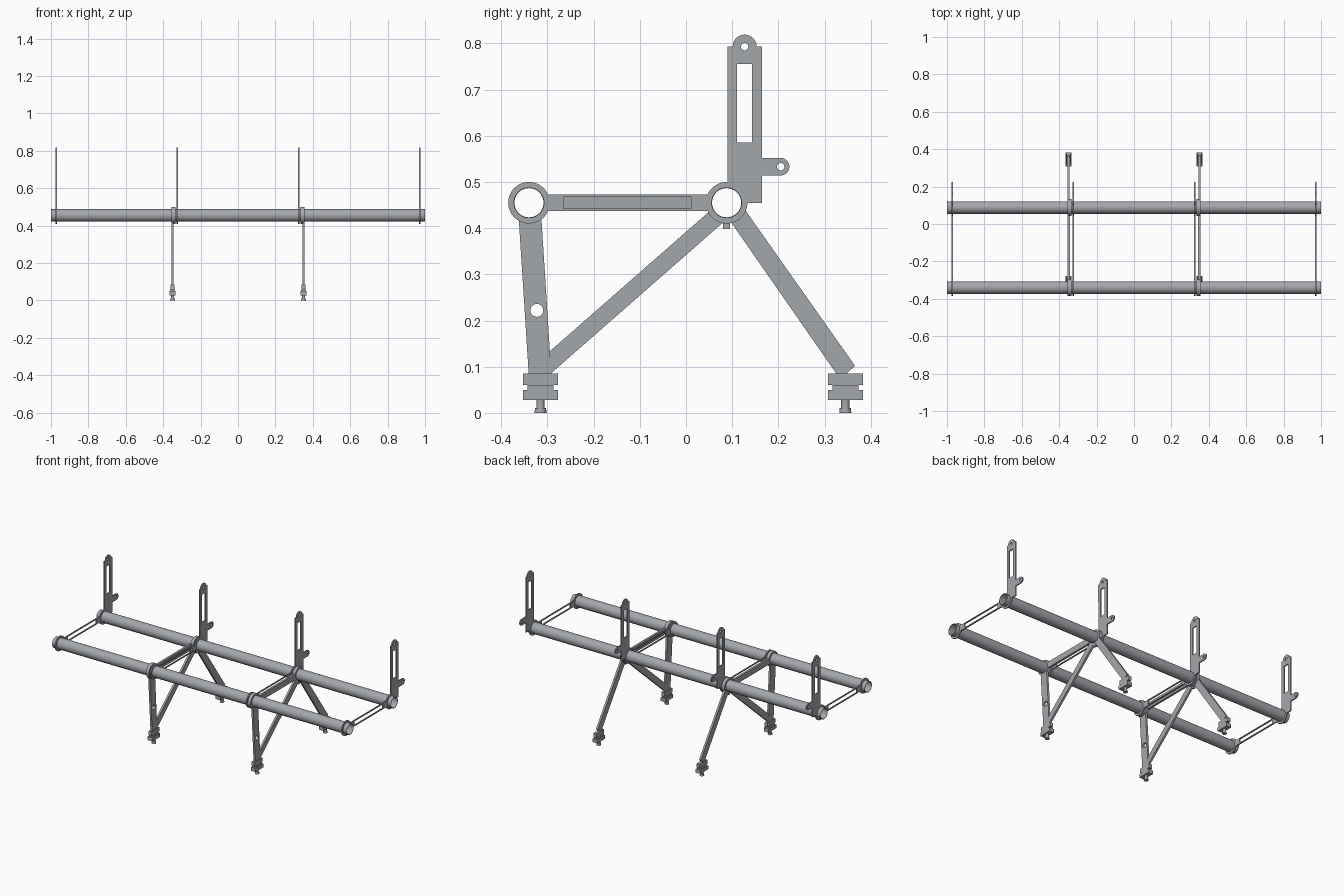
import bpy, bmesh, math
from mathutils import Matrix

if "Cube" in bpy.data.objects:
    bpy.data.objects.remove(bpy.data.objects["Cube"])

metal = bpy.data.materials.new("grey metal")
metal.diffuse_color = (0.37, 0.385, 0.41, 1)
metal.use_nodes = True
metal.node_tree.nodes["Principled BSDF"].inputs["Base Color"].default_value = metal.diffuse_color

FRONT, REAR = (-0.34, 0.455), (0.088, 0.455)   # tube centres (y, z)
TO_WORLD = Matrix(((0, 0, 1, 0), (1, 0, 0, 0), (0, 1, 0, 0), (0, 0, 0, 1)))


def arc(c, r, a0=0, a1=360, n=40):
    full = abs(a1 - a0) >= 360
    k = n if full else n + 1
    return [(c[0] + r * math.cos(math.radians(a0 + (a1 - a0) * i / n)),
             c[1] + r * math.sin(math.radians(a0 + (a1 - a0) * i / n))) for i in range(k)]


def rect(y0, y1, z0, z1):
    return [(y0, z0), (y1, z0), (y1, z1), (y0, z1)]


def finish(name, me):
    for p in me.polygons:
        p.use_smooth = True
    me.set_sharp_from_angle(angle=math.radians(30))
    me.materials.clear()
    me.materials.append(metal)
    ob = bpy.data.objects.new(name, me)
    bpy.context.collection.objects.link(ob)
    return ob


def slab(name, loops, x, thick):
    """Side profile (outline plus holes) in y/z, extruded along x."""
    cu = bpy.data.curves.new(name, 'CURVE')
    cu.dimensions = '2D'
    cu.fill_mode = 'BOTH'
    cu.extrude = thick / 2
    for pts in loops:
        s = cu.splines.new('POLY')
        s.points.add(len(pts) - 1)
        for p, (a, b) in zip(s.points, pts):
            p.co = (a, b, 0, 1)
        s.use_cyclic_u = True
    tmp = bpy.data.objects.new(name + "_tmp", cu)
    bpy.context.collection.objects.link(tmp)
    bpy.context.view_layer.update()
    ev = tmp.evaluated_get(bpy.context.evaluated_depsgraph_get())
    me = bpy.data.meshes.new_from_object(ev)
    bpy.data.objects.remove(tmp)
    me.transform(Matrix.Translation((x, 0, 0)) @ TO_WORLD)
    bm = bmesh.new()
    bm.from_mesh(me)
    bmesh.ops.remove_doubles(bm, verts=bm.verts, dist=1e-5)
    bmesh.ops.recalc_face_normals(bm, faces=bm.faces)
    bm.to_mesh(me)
    bm.free()
    return finish(name, me)


def ring(name, c, r_out, r_in, x, thick):
    return slab(name, [arc(c, r_out, n=48), arc(c, r_in, n=48)], x, thick)


def post(name, x, y, z0, z1, r0, r1, seg=24):
    bm = bmesh.new()
    bmesh.ops.create_cone(bm, cap_ends=True, segments=seg, radius1=r0, radius2=r1, depth=z1 - z0,
                          matrix=Matrix.Translation((x, y, (z0 + z1) / 2)))
    me = bpy.data.meshes.new(name)
    bm.to_mesh(me)
    bm.free()
    return finish(name, me)


# long hollow tubes
ring("front_tube", FRONT, 0.0335, 0.0315, 0, 2.0)
ring("rear_tube", REAR, 0.0335, 0.0315, 0, 2.0)

# upright bracket outline with top and rear lugs
upright = ([(0.09, 0.793)] + arc((0.127, 0.793), 0.026, 180, 0, 20)
           + [(0.165, 0.793), (0.165, 0.552)] + arc((0.205, 0.533), 0.019, 90, -90, 20)
           + [(0.165, 0.514), (0.165, 0.455)] + arc(REAR, 0.044, 0, 87, 12))
upright_holes = [rect(0.11, 0.143, 0.585, 0.755),
                 arc((0.127, 0.793), 0.008, n=20), arc((0.205, 0.533), 0.008, n=20)]
link = rect(-0.298, 0.046, 0.437, 0.473)
link_slot = rect(-0.265, 0.011, 0.443, 0.467)

# four thin bracket plates
for x in (-0.972, -0.325, 0.325, 0.972):
    t = 0.007
    slab("upright_bracket", [upright] + upright_holes, x, t)
    slab("slotted_link", [link, link_slot], x, t)
    ring("bracket_front_ring", FRONT, 0.045, 0.033, x, t)
    ring("bracket_rear_ring", REAR, 0.045, 0.033, x, t)

# leg profiles
front_leg = [(-0.362, 0.418), (-0.34, 0.075), (-0.291, 0.075), (-0.313, 0.42)]
brace = [(-0.293, 0.085), (0.079, 0.411), (0.048, 0.434), (-0.293, 0.135)]
rear_leg = [(0.098, 0.412), (0.329, 0.08), (0.342, 0.08), (0.366, 0.102), (0.129, 0.438)]

# two support frames
for s in (-1, 1):
    x, cx = s * 0.35, s * 0.345
    ring("front_collar", FRONT, 0.045, 0.033, cx, 0.02)
    ring("rear_collar", REAR, 0.045, 0.033, cx, 0.02)
    slab("cross_bar", [link], x, 0.013)
    slab("front_leg", [front_leg, arc((-0.323, 0.222), 0.014, n=24)], x, 0.012)
    slab("diagonal_brace", [brace], x, 0.012)
    slab("rear_leg", [rear_leg], x, 0.012)
    slab("collar_tab", [rect(0.08, 0.095, 0.398, 0.413)], x, 0.012)
    # clamped feet with levelling screws
    for y in (-0.315, 0.345):
        slab("foot_upper_clamp", [rect(y - 0.038, y + 0.038, 0.060, 0.085)], x, 0.02)
        slab("foot_spacer", [rect(y - 0.028, y + 0.028, 0.050, 0.060)], x, 0.028)
        slab("foot_lower_clamp", [rect(y - 0.038, y + 0.038, 0.028, 0.050)], x, 0.032)
        post("foot_screw", x, y, 0.008, 0.03, 0.009, 0.009)
        post("foot_pad", x, y, 0.0, 0.011, 0.013, 0.012)
